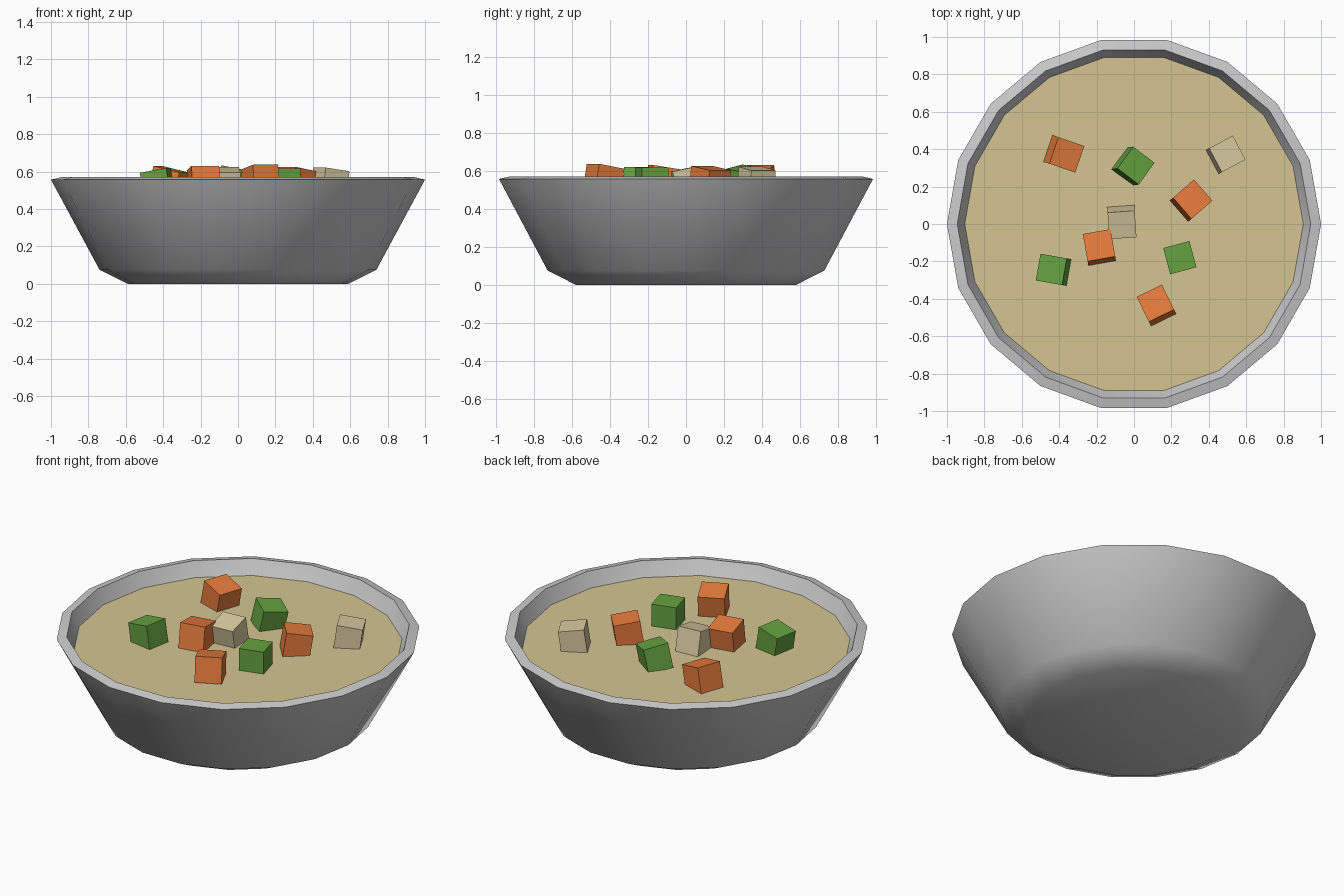
import bpy, bmesh
from math import radians, cos, sin, tau

if "Cube" in bpy.data.objects:
    bpy.data.objects.remove(bpy.data.objects["Cube"])

SIDES = 18


def material(name, rgb):
    m = bpy.data.materials.new(name)
    m.diffuse_color = (*rgb, 1)
    m.use_nodes = True
    m.node_tree.nodes["Principled BSDF"].inputs["Base Color"].default_value = m.diffuse_color
    return m


def lathe(name, profile, mat=None, smooth=40):
    """Closed shell spun around z; first and last rings get caps."""
    bm = bmesh.new()
    rings = [[bm.verts.new((r * cos(tau * i / SIDES), r * sin(tau * i / SIDES), z))
              for i in range(SIDES)] for r, z in profile]
    for a, b in zip(rings, rings[1:]):
        for i in range(SIDES):
            j = (i + 1) % SIDES
            bm.faces.new((a[i], a[j], b[j], b[i]))
    bm.faces.new(rings[0][::-1])
    bm.faces.new(rings[-1])
    mesh = bpy.data.meshes.new(name)
    bm.to_mesh(mesh)
    bm.free()
    obj = bpy.data.objects.new(name, mesh)
    bpy.context.collection.objects.link(obj)
    if mat:
        mesh.materials.append(mat)
    bpy.ops.object.select_all(action='DESELECT')
    obj.select_set(True)
    bpy.context.view_layer.objects.active = obj
    bpy.ops.object.shade_smooth_by_angle(angle=radians(smooth))
    return obj


def chunk(name, mat, size, loc, tilt):
    bpy.ops.mesh.primitive_cube_add(size=size, location=loc,
                                    rotation=[radians(a) for a in tilt])
    obj = bpy.context.object
    obj.name = name
    obj.data.materials.append(mat)


# Bowl: outside wall, rim, then inside wall and floor
lathe("bowl", [(0.59, 0), (0.74, 0.075), (1.0, 0.557), (0.945, 0.57),
               (0.905, 0.485), (0.69, 0.11), (0.56, 0.05)])

# Soup surface filling the bowl
soup = material("soup", (0.66, 0.56, 0.29))
lathe("soup", [(0.88, 0.445), (0.906, 0.485)], soup)

# Vegetable chunks floating in the soup: size, position, tilt in degrees
carrot = material("carrot", (0.80, 0.20, 0.045))
herb = material("green_vegetable", (0.13, 0.36, 0.05))
potato = material("potato", (0.68, 0.59, 0.35))
chunks = [
    ("carrot", carrot, 0.15, (-0.375, 0.375, 0.54), (0, 13, -19)),
    ("carrot", carrot, 0.15, (0.305, 0.125, 0.54), (0, 9, 41)),
    ("carrot", carrot, 0.15, (-0.185, -0.125, 0.545), (-9, 0, 10)),
    ("carrot", carrot, 0.15, (0.12, -0.435, 0.55), (-10, 0, 26)),
    ("green", herb, 0.145, (-0.005, 0.31, 0.54), (-9, 9, -37)),
    ("green", herb, 0.145, (-0.43, -0.245, 0.535), (0, -10, -10)),
    ("green", herb, 0.145, (0.245, -0.18, 0.545), (0, 0, 15)),
    ("potato", potato, 0.145, (0.49, 0.37, 0.54), (0, 8, 28)),
    ("potato", potato, 0.145, (-0.065, 0.01, 0.54), (12, 0, 4)),
]
for n, (name, mat, size, loc, tilt) in enumerate(chunks, 1):
    chunk(f"{name}_chunk_{n}", mat, size, loc, tilt)
